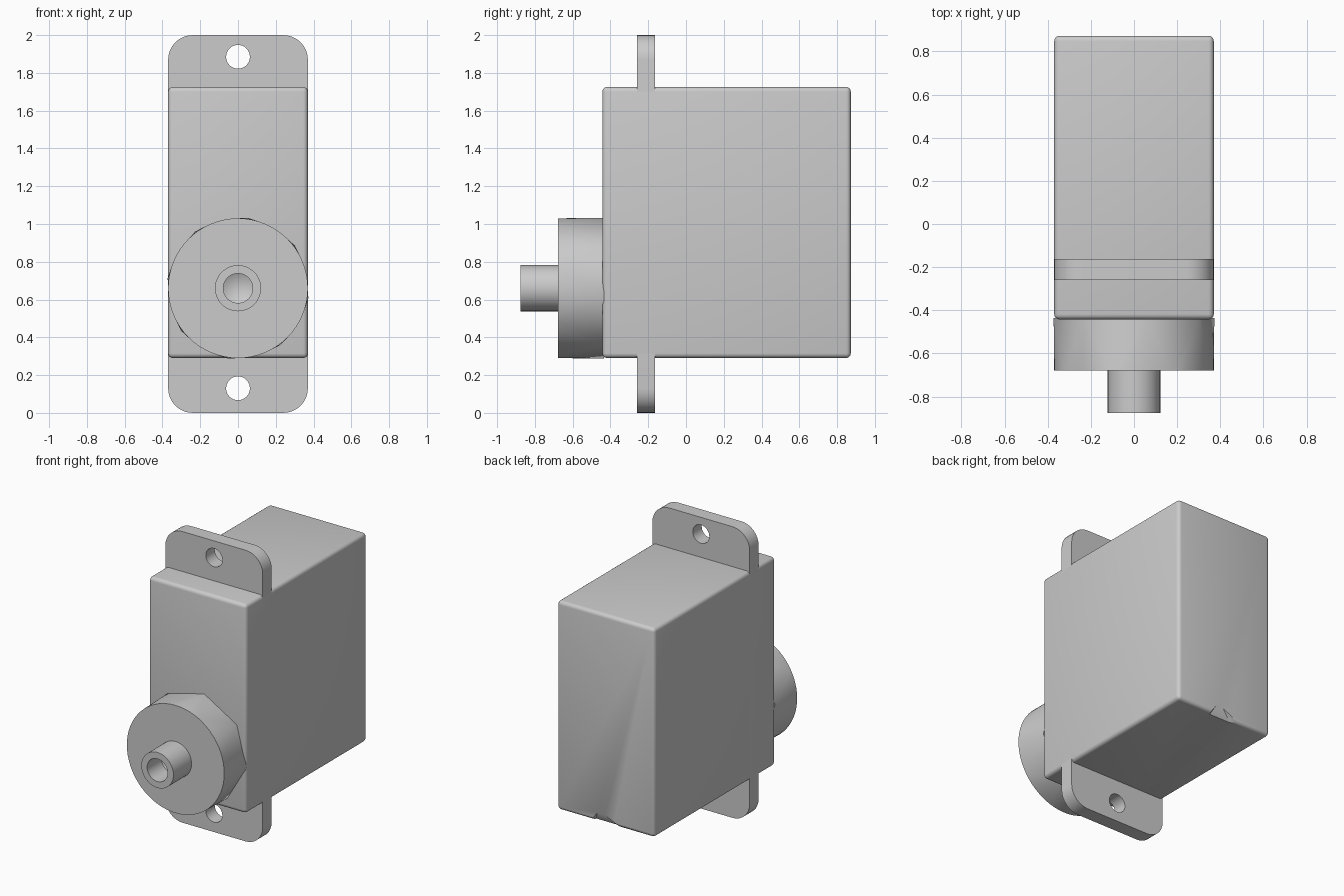
import bpy, bmesh, math
from mathutils import Matrix, Vector

cube = bpy.data.objects.get("Cube")
if cube:
    bpy.data.objects.remove(cube, do_unlink=True)

grey = bpy.data.materials.new("light grey plastic")
grey.use_nodes = True
colour = (0.6, 0.6, 0.6, 1)
grey.diffuse_color = colour
grey.node_tree.nodes["Principled BSDF"].inputs["Base Color"].default_value = colour

AXIS_Z = 0.66   # height of the output axis
HALF = 0.37     # half of the body width


def finish(bm, name, helper=False):
    bmesh.ops.recalc_face_normals(bm, faces=bm.faces[:])
    mesh = bpy.data.meshes.new(name)
    bm.to_mesh(mesh)
    bm.free()
    ob = bpy.data.objects.new(name, mesh)
    bpy.context.collection.objects.link(ob)
    mesh.materials.append(grey)
    if helper:
        ob.hide_render = True
        ob.hide_set(True)
    return ob


def cut(ob, cutter):
    mod = ob.modifiers.new("cut", "BOOLEAN")
    mod.operation = "DIFFERENCE"
    mod.solver = "EXACT"
    mod.object = cutter


def smooth(ob, angle=30):
    bpy.ops.object.select_all(action="DESELECT")
    ob.select_set(True)
    bpy.context.view_layer.objects.active = ob
    for mod in list(ob.modifiers):
        bpy.ops.object.modifier_apply(modifier=mod.name)
    bpy.ops.object.shade_smooth_by_angle(angle=math.radians(angle))


def ring(bm, radius, y, count, turn=0.0, z=AXIS_Z):
    angles = [turn + math.tau * i / count for i in range(count)]
    return [bm.verts.new((radius * math.cos(a), y, z + radius * math.sin(a)))
            for a in angles]


def hull(bm):
    bmesh.ops.convex_hull(bm, input=bm.verts[:])
    bmesh.ops.dissolve_limit(bm, angle_limit=0.002, verts=bm.verts[:],
                             edges=bm.edges[:])


# Body with softened edges
bm = bmesh.new()
bmesh.ops.create_cube(bm, size=1, matrix=Matrix.Translation((0, 0.215, 1.008))
                      @ Matrix.Diagonal((2 * HALF, 1.315, 1.435, 1)))
bmesh.ops.bevel(bm, geom=bm.edges[:], offset=0.025, segments=4, profile=0.5,
                affect="EDGES")
body = finish(bm, "body")

# Cable notch in the lower back edge
bm = bmesh.new()
for x, y, z in ((0.13, 0.89, 0.27), (-0.13, 0.89, 0.27), (-0.11, 0.89, 0.31),
                (0.05, 0.89, 0.38), (0.1, 0.83, 0.27), (-0.1, 0.83, 0.27)):
    bm.verts.new((x, y, z))
hull(bm)
cut(body, finish(bm, "notch_cutter", True))
smooth(body)

# Mounting plate: rounded rectangle with a screw hole at each end
bm = bmesh.new()
radius, steps = 0.13, 8
outline = []
for q, (sx, sz) in enumerate(((1, 1), (-1, 1), (-1, -1), (1, -1))):
    for i in range(steps + 1):
        a = (q + i / steps) * math.pi / 2
        outline.append(bm.verts.new((sx * (HALF - radius) + radius * math.cos(a), -0.26,
                                     1 + sz * (1 - radius) + radius * math.sin(a))))
face = bm.faces.new(outline)
extruded = bmesh.ops.extrude_face_region(bm, geom=[face])["geom"]
bmesh.ops.translate(bm, vec=Vector((0, 0.097, 0)),
                    verts=[g for g in extruded if isinstance(g, bmesh.types.BMVert)])
plate = finish(bm, "mounting_plate")
for name, z in (("upper", 1.885), ("lower", 0.13)):
    bm = bmesh.new()
    ring(bm, 0.063, -0.4, 32, z=z)
    ring(bm, 0.063, -0.1, 32, z=z)
    hull(bm)
    cut(plate, finish(bm, name + "_hole_cutter", True))
smooth(plate)

# Output collar: round in front, eight-sided where it meets the body
bm = bmesh.new()
ring(bm, 0.37, -0.678, 64)
ring(bm, 0.376, -0.435, 8, math.radians(-8))
hull(bm)
smooth(finish(bm, "output_collar"), 15)

# Output shaft with a drilled, cone-ended bore
bm = bmesh.new()
profile = ((0.122, -0.66), (0.122, -0.875), (0.078, -0.875), (0.078, -0.72))
rings = [ring(bm, r, y, 48) for r, y in profile]
for a, b in zip(rings, rings[1:]):
    for i in range(len(a)):
        j = (i + 1) % len(a)
        bm.faces.new((a[i], a[j], b[j], b[i]))
tip = bm.verts.new((0, -0.68, AXIS_Z))
for i, v in enumerate(rings[-1]):
    bm.faces.new((v, rings[-1][(i + 1) % len(rings[-1])], tip))
bm.faces.new(rings[0])
smooth(finish(bm, "output_shaft"))
